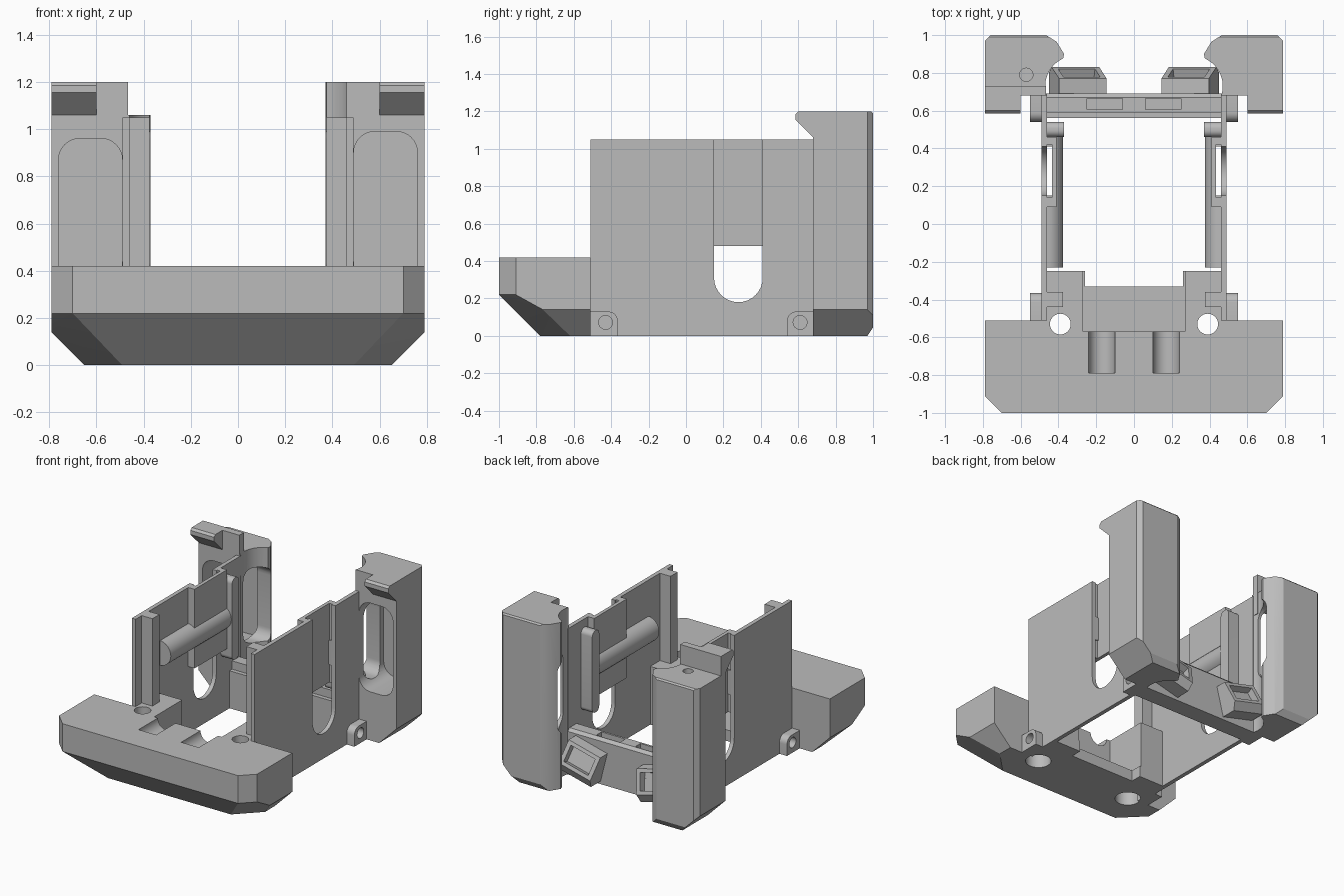
import bpy, bmesh
from math import sin, cos, pi

cube = bpy.data.objects.get("Cube")
if cube:
    bpy.data.objects.remove(cube, do_unlink=True)

grey = bpy.data.materials.new("plain grey")
grey.use_nodes = True
grey.diffuse_color = (0.5, 0.5, 0.5, 1)
grey.node_tree.nodes["Principled BSDF"].inputs["Base Color"].default_value = (0.5, 0.5, 0.5, 1)


def finish(name, bm):
    bmesh.ops.recalc_face_normals(bm, faces=bm.faces[:])
    me = bpy.data.meshes.new(name)
    bm.to_mesh(me)
    bm.free()
    ob = bpy.data.objects.new(name, me)
    bpy.context.collection.objects.link(ob)
    me.materials.append(grey)
    return ob


def prism(name, axis, pts, lo, hi, s=1):
    """Extrude a 2D profile along an axis; s = -1 mirrors it in x."""
    place = {"x": lambda a, b, t: (s * t, a, b),
             "y": lambda a, b, t: (s * a, t, b),
             "z": lambda a, b, t: (s * a, b, t)}[axis]
    bm = bmesh.new()
    low = [bm.verts.new(place(a, b, lo)) for a, b in pts]
    high = [bm.verts.new(place(a, b, hi)) for a, b in pts]
    bm.faces.new(low)
    bm.faces.new(high)
    for i in range(len(pts)):
        j = (i + 1) % len(pts)
        bm.faces.new((low[i], low[j], high[j], high[i]))
    return finish(name, bm)


def box(name, x, y, z, s=1):
    return prism(name, "z", [(x[0], y[0]), (x[1], y[0]), (x[1], y[1]), (x[0], y[1])], *z, s)


def arc(cx, cy, r, a0, a1, n=16):
    return [(cx + r * cos(a0 + (a1 - a0) * i / n), cy + r * sin(a0 + (a1 - a0) * i / n))
            for i in range(n + 1)]


def disc(cx, cy, r, n=32):
    return arc(cx, cy, r, 0, 2 * pi, n)[:-1]


def rounded(x0, x1, y0, y1, r):
    return (arc(x1 - r, y1 - r, r, 0, pi / 2, 8) + arc(x0 + r, y1 - r, r, pi / 2, pi, 8)
            + arc(x0 + r, y0 + r, r, pi, 1.5 * pi, 8) + arc(x1 - r, y0 + r, r, 1.5 * pi, 2 * pi, 8))


def combine(ob, others, op="DIFFERENCE"):
    bpy.context.view_layer.objects.active = ob
    for other in others:
        other.hide_render = True
        mod = ob.modifiers.new("boolean", "BOOLEAN")
        mod.operation, mod.solver, mod.object = op, "EXACT", other
        bpy.ops.object.modifier_apply(modifier=mod.name)
        bpy.data.objects.remove(other, do_unlink=True)
    return ob


SIDES = ((1, "left"), (-1, "right"))

# Front bumper: a block with chamfered corners and underside
bm = bmesh.new()
for s in (1, -1):
    for x, y, z in [(.79, -.51, .42), (.79, -.91, .42), (.70, -1, .42), (.79, -.91, .22),
                    (.70, -1, .22), (.79, -.765, .14), (.79, -.51, .14),
                    (.49, -.78, 0), (.65, -.62, 0), (.65, -.51, 0)]:
        bm.verts.new((s * x, y, z))
bmesh.ops.convex_hull(bm, input=bm.verts[:])
bmesh.ops.dissolve_limit(bm, angle_limit=.01, verts=bm.verts[:], edges=bm.edges[:])
bumper = finish("front_bumper", bm)
combine(bumper, [box("rear_block", (.26, .465), (-.54, -.25), (0, .42), s) for s in (1, -1)]
        + [box("pocket_floor", (-.28, .28), (-.6, -.33), (0, .08))], "UNION")
cutters = [box("pocket", (-.27, .27), (-.57, -.2), (.08, .5))]
for s in (1, -1):
    cutters += [prism("groove", "y", disc(.17, .42, .07), -.79, -.55, s),
                prism("bolt_hole", "z", disc(.39, -.53, .055), -.1, .5, s),
                prism("counterbore", "z", disc(.39, -.53, .085), -.1, .1, s)]
combine(bumper, cutters)

for s, side in SIDES:
    # Side wall with an arched slot
    wall = box(side + "_wall", (.46, .49), (-.51, .69), (0, 1.05), s)
    slot = arc(.28, .31, .13, pi, 2 * pi) + [(.41, 1.2), (.15, 1.2)]
    combine(wall, [prism("slot", "x", slot, .4, .6, s)])

    # Offset plate that closes the upper slot from the inside
    jog = [(.465, .09), (.465, .14), (.435, .14), (.435, .42), (.465, .42),
           (.465, .46), (.41, .46), (.41, .09)]
    prism(side + "_slot_cover", "z", jog, .48, 1.05, s)

    # Front flange, rear strut and horizontal rib inside the wall
    box(side + "_front_flange", (.375, .47), (-.44, -.36), (0, 1.05), s)
    prism(side + "_rear_strut", "x", rounded(.46, .54, .40, .99, .035), .37, .465, s)
    rib = prism(side + "_rib", "y", arc(.465, .70, .09, pi / 2, 1.5 * pi), -.23, .54, s)
    combine(rib, [box("rib_gap", (.435, .6), (.15, .41), (.5, .9), s)])

    # Screw bosses at the foot of the wall
    for label, y0, y1, flip in (("front", -.51, -.365, 1), ("rear", .54, .69, -1)):
        mid = -.43 if flip > 0 else .61
        if flip > 0:
            tab = [(y0, 0), (y1, 0)] + arc(y1 - .05, .08, .05, 0, pi / 2, 6) + [(y0, .13)]
        else:
            tab = [(y1, 0), (y0, 0)] + arc(y0 + .05, .08, .05, pi, pi / 2, 6) + [(y1, .13)]
        boss = prism(f"{side}_{label}_boss", "x", tab, .48, .55, s)
        combine(boss, [prism("screw_hole", "x", disc(mid, .072, .037), .495, .6, s)])

    # Rear tower with a concave inner face
    top = 1.2 if s > 0 else 1.06
    plan = ([(.46, .68), (.79, .68), (.79, .97), (.76, 1), (.465, 1), (.41, .965), (.37, .9)]
            + arc(.31, .73, .16, 1.15, -.2, 10))
    tower = prism(side + "_tower", "z", plan, 0, top, s)
    if s < 0:
        combine(tower, [box("catch_wall", (.465, .79), (.68, .73), (.9, 1.2), s)], "UNION")
    # Overhanging catch on the tower
    hook = [(.69, 1.05), (.585, 1.155), (.585, 1.185), (.60, 1.2), (.70, 1.2), (.70, 1.05)]
    combine(tower, [prism("catch", "x", hook, .6, .79, s)], "UNION")
    ceiling = .99 if s > 0 else .96
    cuts = [prism("cavity", "y", rounded(.49, .76, .35, ceiling, .09), .5, .96, s),
            prism("window", "x", rounded(.73, .92, .38, .92, .08), .2, .6, s),
            prism("side_chamfer", "y", [(.6, -.05), (.84, .19), (.84, -.05)], .5, 1.1, s),
            prism("back_chamfer", "x", [(.95, -.03), (1.02, .075), (1.02, -.03)], .2, .9, s),
            prism("top_chamfer", "x", [(.97, top + .02), (1.02, top + .02), (1.02, top - .03)],
                  .2, .9, s)]
    if s < 0:
        cuts.append(prism("screw_hole", "z", disc(.57, .79, .035), .9, 1.3, s))
    combine(tower, cuts)

    # Tilted lamp housing on the rear beam
    body = [(-.08, -.1), (.05, -.1), (.08, -.04), (.02, .12), (-.08, .12)]
    recess = [(.024, -.034), (.1, -.005), (.057, .107), (-.018, .078)]
    lamp = prism(side + "_lamp_housing", "x", body, -.13, .13)
    combine(lamp, [prism("recess", "x", recess, -.1, .1)])
    lamp.location = (s * .3, .75, .15)
    lamp.rotation_euler = (0, -s * .25, 0)
    bar = box(side + "_lamp_seat", (.2, .4), (.72, .745), (.12, .17), s)

# Rear beam with a stepped top and two shallow pockets
step = [(.56, 0), (.69, 0), (.69, .31), (.67, .33), (.59, .33), (.59, .27), (.56, .27)]
beam = prism("rear_beam", "x", step, -.47, .47)
combine(beam, [box("beam_pocket", (.06, .25), (.605, .665), (.25, .4), s) for s in (1, -1)])

# Smooth the round surfaces, keep the edges crisp
for ob in bpy.context.scene.objects:
    if ob.type == "MESH":
        ob.select_set(True)
        bpy.context.view_layer.objects.active = ob
bpy.ops.object.shade_smooth_by_angle(angle=.5)
